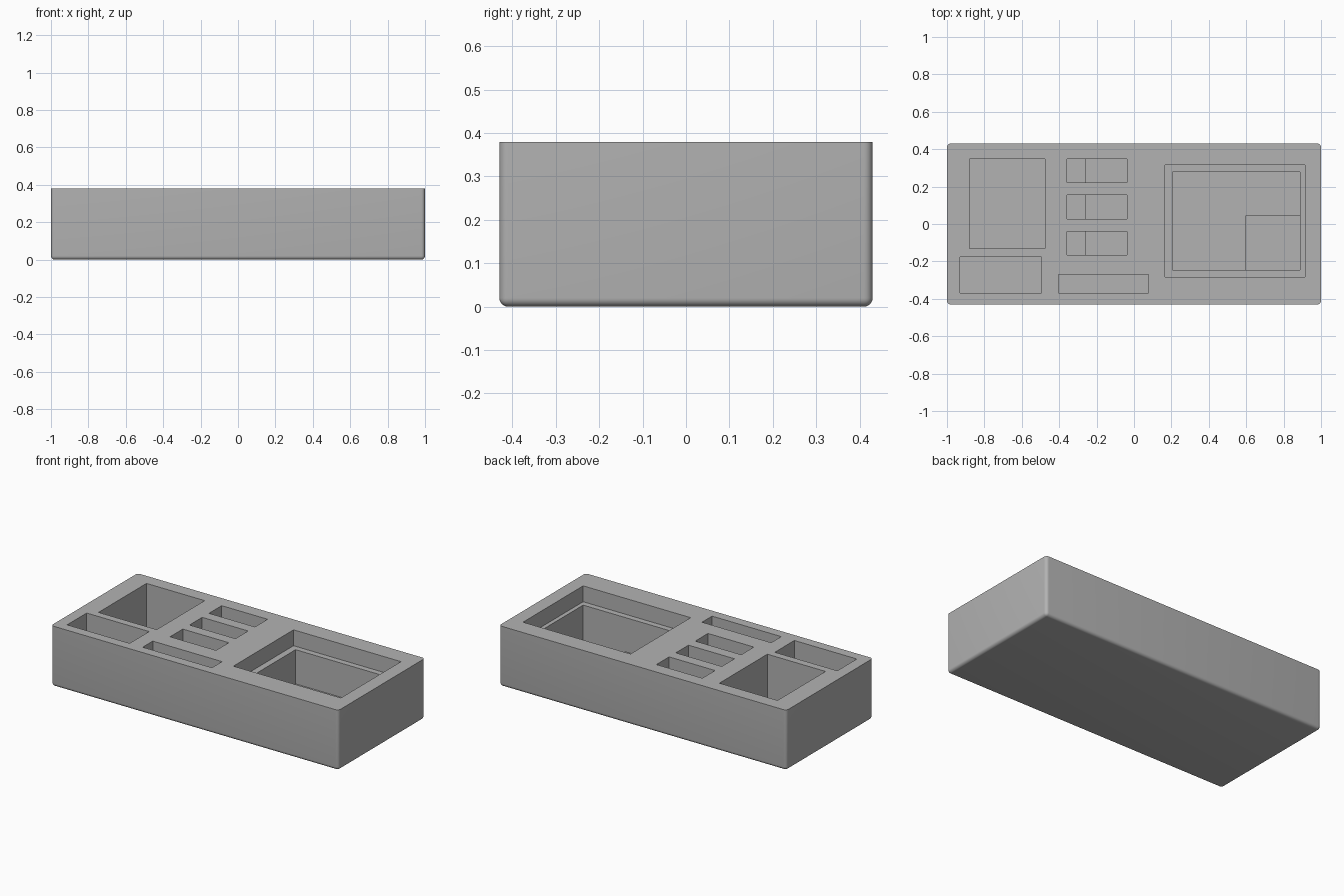
import bpy
import bmesh
import math
from mathutils import Matrix, Vector

if "Cube" in bpy.data.objects:
    bpy.data.objects.remove(bpy.data.objects["Cube"], do_unlink=True)

TOP = 0.38

foam = bpy.data.materials.new("foam grey")
foam.use_nodes = True
grey = (0.45, 0.45, 0.45, 1)
foam.diffuse_color = grey
foam.node_tree.nodes["Principled BSDF"].inputs["Base Color"].default_value = grey


def block(name, x0, x1, y0, y1, z0, z1, radius=0):
    """Box between limits; a radius rounds every edge except the top rim."""
    bm = bmesh.new()
    size = Vector((x1 - x0, y1 - y0, z1 - z0))
    centre = Vector((x0 + x1, y0 + y1, z0 + z1)) / 2
    bmesh.ops.create_cube(bm, size=1, matrix=Matrix.Translation(centre) @ Matrix.Diagonal(size).to_4x4())
    if radius:
        edges = [e for e in bm.edges if min(v.co.z for v in e.verts) < centre.z]
        bmesh.ops.bevel(bm, geom=edges, offset=radius, segments=6, profile=0.5, affect='EDGES')
    mesh = bpy.data.meshes.new(name)
    bm.to_mesh(mesh)
    bm.free()
    obj = bpy.data.objects.new(name, mesh)
    bpy.context.collection.objects.link(obj)
    mesh.materials.append(foam)
    return obj


tray = block("organiser_tray", -1, 1, -0.43, 0.43, 0, TOP, radius=0.02)


def pocket(x0, x1, y0, y1, depth):
    """Cut a rectangular pocket down from the top face."""
    cutter = block("pocket_cutter", x0, x1, y0, y1, TOP - depth, TOP + 0.1)
    cutter.hide_render = True
    bpy.context.view_layer.objects.active = tray
    cut = tray.modifiers.new("pocket", 'BOOLEAN')
    cut.operation = 'DIFFERENCE'
    cut.solver = 'EXACT'
    cut.object = cutter
    bpy.ops.object.modifier_apply(modifier=cut.name)
    bpy.data.objects.remove(cutter, do_unlink=True)


# Left side: large square pocket and the slot in front of it
pocket(-0.88, -0.475, -0.13, 0.347, 0.32)
pocket(-0.93, -0.495, -0.37, -0.176, 0.25)

# Middle: three small stepped slots and one long slot
for y in (-0.102, 0.091, 0.284):
    pocket(-0.357, -0.037, y - 0.063, y + 0.063, 0.2)
    pocket(-0.357, -0.26, y - 0.063, y + 0.063, 0.25)
pocket(-0.404, 0.078, -0.37, -0.27, 0.2)

# Right side: shallow ledge, deep pocket, deeper corner well
pocket(0.166, 0.914, -0.283, 0.315, 0.1)
pocket(0.206, 0.888, -0.246, 0.278, 0.315)
pocket(0.596, 0.888, -0.246, 0.043, 0.35)

# Smooth the rounded edges, keep the rims crisp
bpy.ops.object.select_all(action='DESELECT')
tray.select_set(True)
bpy.context.view_layer.objects.active = tray
bpy.ops.object.shade_smooth_by_angle(angle=math.radians(30))
